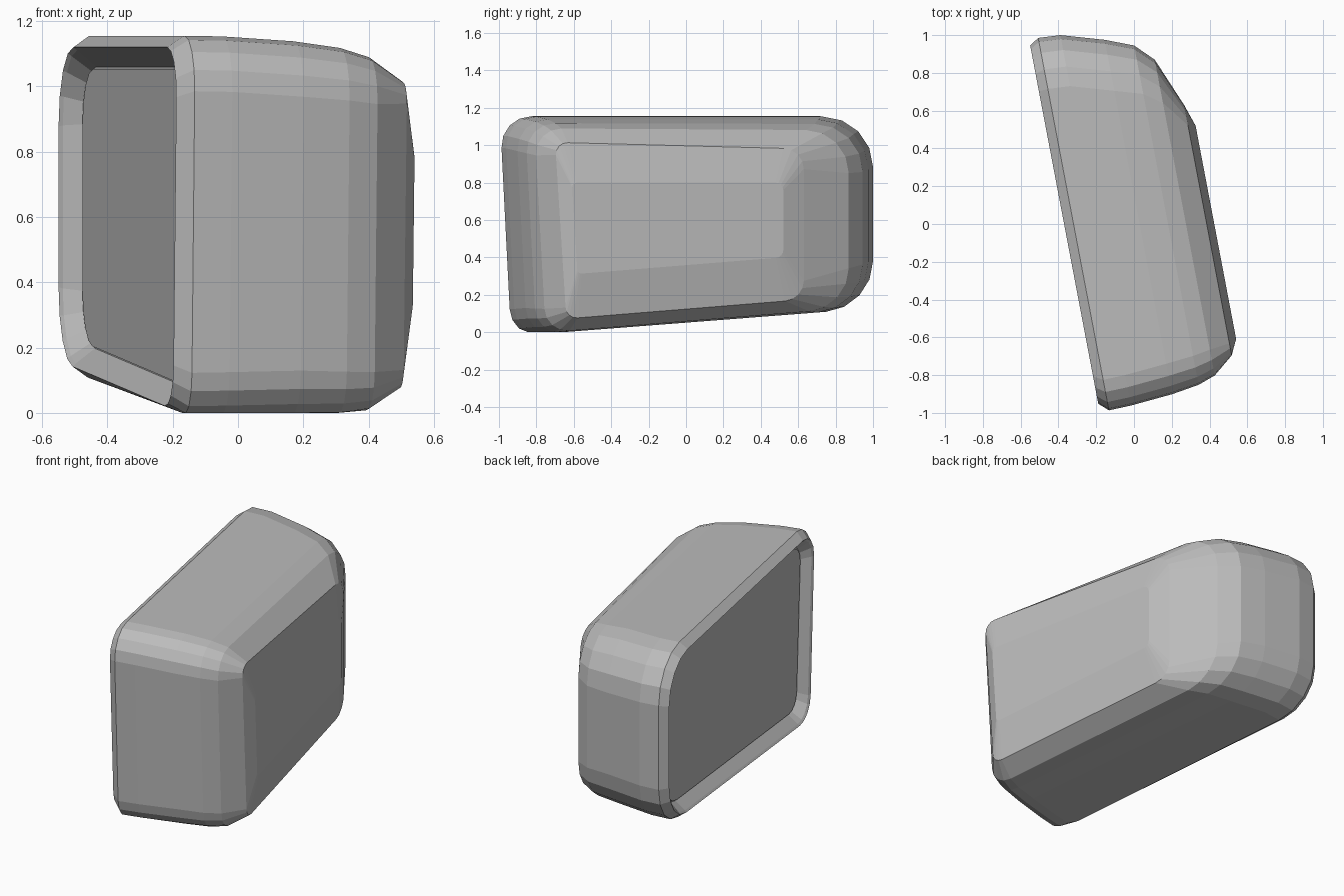
import bpy, bmesh, math
from mathutils import Vector

cube = bpy.data.objects.get("Cube")
if cube:
    bpy.data.objects.remove(cube)

SKEW = -0.19     # all sections lean back along this slope in plan
RISE = 0.081     # underside climbs towards the back
STEPS = 4        # facets per rounded corner
RADII = (0.17, 0.15, 0.25, 0.27)


def material(name, value):
    mat = bpy.data.materials.new(name)
    mat.use_nodes = True
    colour = (value, value, value, 1)
    mat.diffuse_color = colour
    mat.node_tree.nodes["Principled BSDF"].inputs["Base Color"].default_value = colour
    return mat


def section(depth, front, back, top, bottom, drop, roundness):
    """Rounded, slightly skewed quad lying across the housing."""
    tilt = 0.06 if top > 0.9 else 0.03
    corners = [Vector(p) for p in (
        (front, top),
        (front + tilt, bottom + RISE * (front + tilt + 0.6)),
        (back, bottom + RISE * (back + 0.6)),
        (back, top - drop))]
    points = []
    for i, corner in enumerate(corners):
        radius = RADII[i] * roundness
        to_prev = (corners[i - 1] - corner).normalized() * radius
        to_next = (corners[(i + 1) % 4] - corner).normalized() * radius
        for k in range(STEPS + 1):
            a = math.pi / 2 * k / STEPS
            y, z = corner + to_prev * (1 - math.sin(a)) + to_next * (1 - math.cos(a))
            points.append((depth + SKEW * y, y, max(z, 0)))
    return points


def loft(name, sections, mat):
    bm = bmesh.new()
    rings = [[bm.verts.new(p) for p in section(*s)] for s in sections]
    for a, b in zip(rings, rings[1:]):
        n = len(a)
        for i in range(n):
            j = (i + 1) % n
            bm.faces.new((a[i], a[j], b[j], b[i]))
    bm.faces.new(rings[0])
    bm.faces.new(rings[-1])
    bmesh.ops.recalc_face_normals(bm, faces=bm.faces)
    mesh = bpy.data.meshes.new(name)
    bm.to_mesh(mesh)
    bm.free()
    mesh.materials.append(mat)
    obj = bpy.data.objects.new(name, mesh)
    bpy.context.collection.objects.link(obj)
    return obj


grey = material("plain grey", 0.5)

# Housing: recess floor, recess wall, rim, body, bulged outer face
# (depth, front, back, top, bottom, back drop, roundness)
loft("mirror_housing", [
    (-0.30, -0.905, 0.89, 1.06, 0.09, 0, 0.65),
    (-0.36, -0.945, 0.93, 1.11, 0.045, 0, 0.85),
    (-0.37, -0.96, 0.945, 1.12, 0.035, 0, 0.9),
    (-0.32, -0.995, 0.985, 1.155, 0, 0, 1),
    (-0.20, -0.97, 1.0, 1.153, 0, 0, 1),
    (0.03, -0.91, 0.975, 1.138, 0, 0, 1),
    (0.18, -0.86, 0.945, 1.118, 0, 0.005, 0.95),
    (0.275, -0.81, 0.87, 1.09, 0.01, 0.01, 0.85),
    (0.385, -0.70, 0.63, 1.015, 0.075, 0.035, 0.4),
    (0.425, -0.61, 0.52, 0.80, 0.31, 0, 0.15),
], grey)

# Glass plate sitting in the recess with a thin gap around it
loft("mirror_glass", [
    (-0.302, -0.898, 0.883, 1.053, 0.097, 0, 0.64),
    (-0.309, -0.898, 0.883, 1.053, 0.097, 0, 0.64),
], grey)
